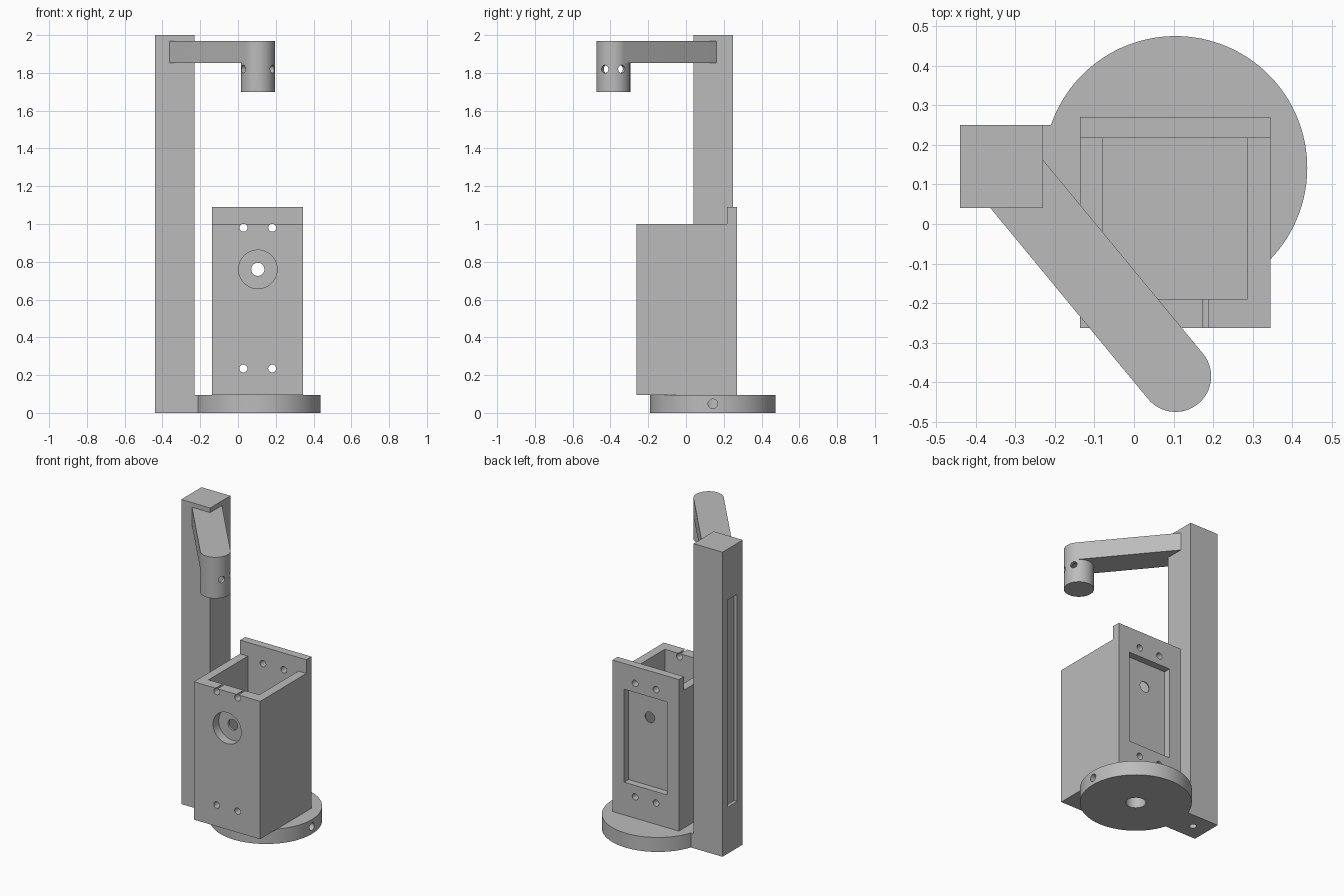
import bpy, bmesh
from math import pi, cos, sin, radians, atan2
from mathutils import Matrix, Vector

if "Cube" in bpy.data.objects:
    bpy.data.objects.remove(bpy.data.objects["Cube"])

grey = bpy.data.materials.new("plain_grey")
grey.use_nodes = True
GREY = (0.5, 0.5, 0.5, 1)
grey.diffuse_color = GREY
grey.node_tree.nodes["Principled BSDF"].inputs["Base Color"].default_value = GREY


def make(name, bm):
    bmesh.ops.recalc_face_normals(bm, faces=bm.faces)
    mesh = bpy.data.meshes.new(name)
    bm.to_mesh(mesh)
    bm.free()
    mesh.materials.append(grey)
    ob = bpy.data.objects.new(name, mesh)
    bpy.context.collection.objects.link(ob)
    return ob


def box(name, x, y, z):
    bm = bmesh.new()
    bmesh.ops.create_cube(bm, size=1)
    for v in bm.verts:
        v.co = [(r[0] + r[1]) / 2 + c * (r[1] - r[0]) for r, c in zip((x, y, z), v.co)]
    return make(name, bm)


def rod(name, start, end, radius, sides=32):
    a, b = Vector(start), Vector(end)
    d = b - a
    bm = bmesh.new()
    turn = d.to_track_quat('Z', 'Y').to_matrix().to_4x4()
    bmesh.ops.create_cone(bm, cap_ends=True, segments=sides, radius1=radius, radius2=radius,
                          depth=d.length, matrix=Matrix.Translation((a + b) / 2) @ turn)
    return make(name, bm)


def combine(ob, others, operation='DIFFERENCE'):
    bpy.context.view_layer.objects.active = ob
    for other in others:
        other.hide_render = True
        mod = ob.modifiers.new("cut", 'BOOLEAN')
        mod.operation = operation
        mod.solver = 'EXACT'
        mod.object = other
        bpy.ops.object.modifier_apply(modifier=mod.name)
        bpy.data.objects.remove(other)


def smooth(ob):
    bpy.ops.object.select_all(action='DESELECT')
    ob.select_set(True)
    bpy.context.view_layer.objects.active = ob
    bpy.ops.object.shade_smooth_by_angle(angle=radians(30))


CX, CY = 0.105, 0.142     # turntable centre
BASE = 0.095              # base thickness
PX, PY = (-0.44, -0.23), (0.04, 0.25)

# Round base, its foot towards the column, axle bore and set screw hole
base = rod("round_base", (CX, CY, 0), (CX, CY, BASE), 0.333, 128)
combine(base, [box("foot", (PX[1], -0.1), PY, (0, BASE))], 'UNION')
combine(base, [rod("bore", (CX, CY, -0.05), (CX, CY, BASE - 0.005), 0.06, 48),
               rod("screw", (CX, CY, 0.048), (0.5, CY, 0.048), 0.025)])

# Column with a side groove and a screw hole underneath
column = box("column", PX, PY, (0, 2))
combine(column, [box("groove", (-0.5, PX[0] + 0.022), (0.097, 0.197), (0.305, 1.665)),
                 rod("screw", (-0.335, 0.145, -0.05), (-0.335, 0.145, 0.15), 0.022)])

# Open box with a taller back plate
body = box("box_body", (-0.137, 0.345), (-0.263, 0.27), (BASE, 1.09))
holes = [box("front_step", (-0.3, 0.5), (-0.4, 0.217), (1.0, 1.2)),
         box("cavity", (-0.08, 0.287), (-0.19, 0.217), (0.15, 1.2)),
         box("back_recess", (CX - 0.155, CX + 0.155), (0.224, 0.4), (0.31, 0.92)),
         rod("counterbore", (CX, -0.4, 0.76), (CX, -0.205, 0.76), 0.102, 64),
         rod("centre_hole", (CX, -0.4, 0.76), (CX, 0.4, 0.76), 0.035)]
for x in (CX - 0.076, CX + 0.076):
    for z in (0.235, 0.98):
        holes.append(rod("screw", (x, -0.4, z), (x, 0.4, z), 0.021))
combine(body, holes)

# Slanted arm with a rounded end
TIP = Vector((0.105, -0.385))
ROOT = Vector((-0.312, 0.12))
R = 0.09
along = (TIP - ROOT).normalized()
side = Vector((-along.y, along.x)) * R
heading = atan2(along.y, along.x)
outline = [ROOT + side, ROOT - side]
for i in range(33):
    a = heading - pi / 2 + pi * i / 32
    outline.append(TIP + R * Vector((cos(a), sin(a))))
bm = bmesh.new()
face = bm.faces.new([bm.verts.new((p.x, p.y, 1.853)) for p in outline])
top = bmesh.ops.extrude_face_region(bm, geom=[face])["geom"]
bmesh.ops.translate(bm, vec=(0, 0, 0.117),
                    verts=[g for g in top if isinstance(g, bmesh.types.BMVert)])
arm = make("arm", bm)

# Hollow head under the arm tip, with four small vents
head = rod("arm_head", (*TIP, 1.70), (*TIP, 1.853), R, 64)
vents = [rod("hollow", (*TIP, 1.73), (*TIP, 1.85), 0.068, 64)]
for angle in (30, 150, 210, 330):
    d = Vector((cos(radians(angle)), sin(radians(angle)))) * 0.12
    vents.append(rod("vent", (*(TIP + d * 0.3), 1.82), (*(TIP + d), 1.82), 0.021))
combine(head, vents)

for ob in (base, column, body, arm, head):
    smooth(ob)
